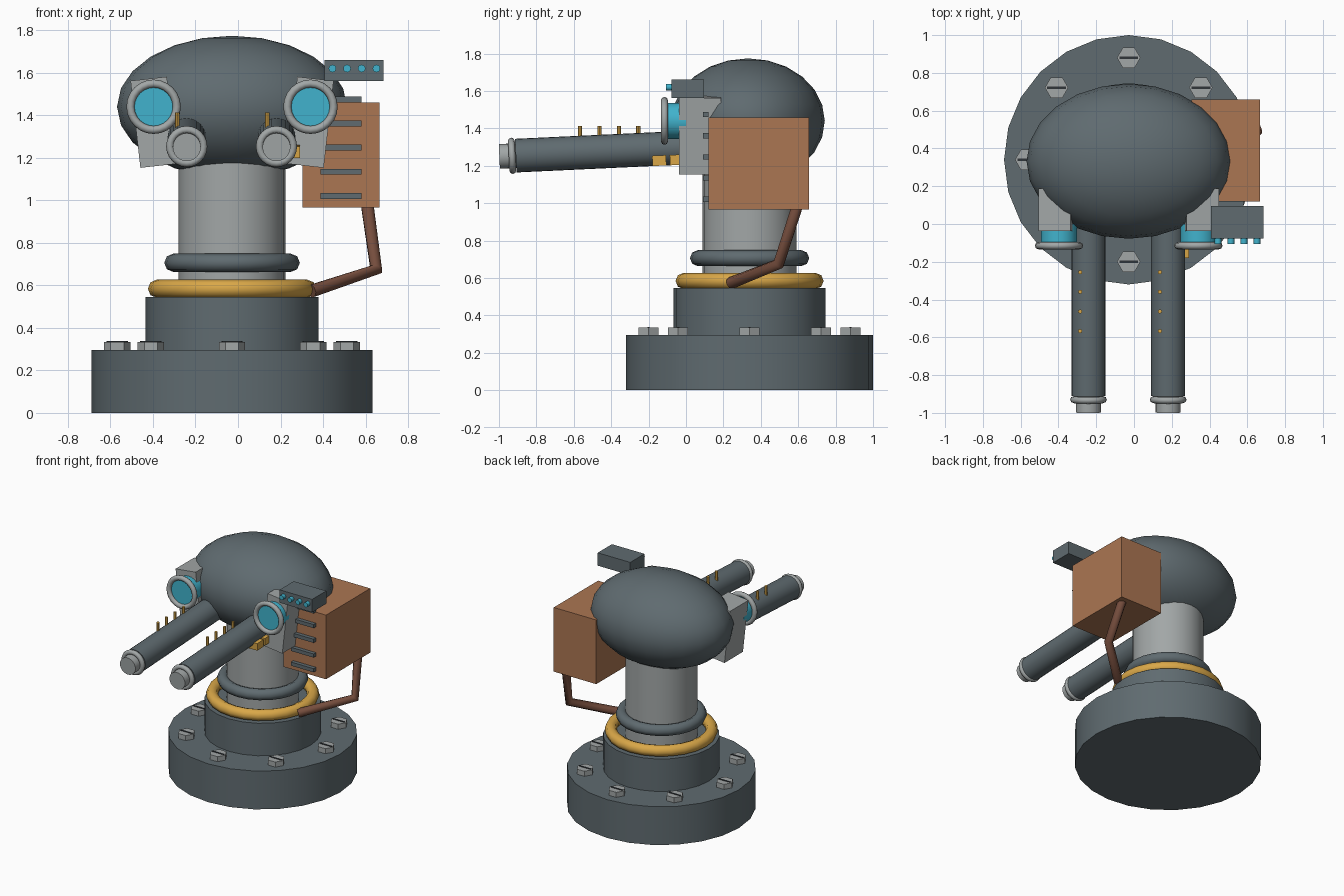
import bpy, math
from mathutils import Vector

if "Cube" in bpy.data.objects:
    bpy.data.objects.remove(bpy.data.objects["Cube"])

CX, CY = -0.028, 0.34  # axis of the pedestal


def material(name, rgb):
    m = bpy.data.materials.new(name)
    m.diffuse_color = (*rgb, 1)
    m.use_nodes = True
    m.node_tree.nodes["Principled BSDF"].inputs["Base Color"].default_value = m.diffuse_color
    return m


DARK = material("dark_steel", (0.115, 0.147, 0.162))
LIGHT = material("light_steel", (0.36, 0.385, 0.385))
YELLOW = material("brass_yellow", (0.70, 0.39, 0.065))
COPPER = material("copper_brown", (0.41, 0.18, 0.085))
PIPE = material("pipe_brown", (0.18, 0.075, 0.047))
CYAN = material("lens_cyan", (0.053, 0.45, 0.61))
BLACK = material("slot_dark", (0.03, 0.035, 0.04))


def finish(name, mat, smooth=True):
    o = bpy.context.object
    o.name = name
    o.data.materials.clear()
    o.data.materials.append(mat)
    if smooth:
        bpy.ops.object.shade_smooth_by_angle(angle=math.radians(35))
    return o


def aim(d):
    return Vector(d).to_track_quat('Z', 'Y').to_euler()


def rod(name, p0, p1, r, mat, sides=24, smooth=True):
    p0, p1 = Vector(p0), Vector(p1)
    bpy.ops.mesh.primitive_cylinder_add(vertices=sides, radius=r, depth=(p1 - p0).length,
                                        location=(p0 + p1) / 2, rotation=aim(p1 - p0))
    return finish(name, mat, smooth)


def disc(name, x, y, z0, z1, r, mat, sides=24, smooth=True, turn=0):
    bpy.ops.mesh.primitive_cylinder_add(vertices=sides, radius=r, depth=z1 - z0,
                                        location=(x, y, (z0 + z1) / 2), rotation=(0, 0, turn))
    return finish(name, mat, smooth)


def ring(name, loc, major, minor, mat, axis=(0, 0, 1)):
    bpy.ops.mesh.primitive_torus_add(major_segments=24, minor_segments=8, major_radius=major,
                                     minor_radius=minor, location=loc, rotation=aim(axis))
    o = finish(name, mat, False)
    bpy.ops.object.shade_smooth_by_angle(angle=math.radians(50))
    return o


def box(name, lo, hi, mat, rot=(0, 0, 0)):
    lo, hi = Vector(lo), Vector(hi)
    bpy.ops.mesh.primitive_cube_add(size=1, location=(lo + hi) / 2, rotation=rot)
    bpy.context.object.scale = hi - lo
    return finish(name, mat, False)


# Pedestal
disc("base_plate", CX, CY, 0, 0.295, 0.66, DARK)
disc("base_step", CX, CY, 0.29, 0.545, 0.407, DARK)
ring("yellow_collar", (CX, CY, 0.584), 0.353, 0.043, YELLOW)
disc("neck", CX, CY, 0.54, 1.25, 0.252, LIGHT)
ring("neck_collar", (CX, CY, 0.706), 0.276, 0.043, DARK)

# Slotted hex bolts round the base
for i in range(8):
    a = i * math.pi / 4
    x, y = CX + 0.54 * math.cos(a), CY + 0.54 * math.sin(a)
    disc("base_bolt", x, y, 0.29, 0.334, 0.062, LIGHT, 6, False, math.pi / 6)
    box("bolt_slot", (x - 0.05, y - 0.006, 0.331), (x + 0.05, y + 0.006, 0.338), BLACK)

# Head
bpy.ops.mesh.primitive_uv_sphere_add(segments=24, ring_count=12, radius=1, location=(CX, 0.332, 1.44))
bpy.context.object.scale = (0.541, 0.41, 0.334)
finish("head", DARK, False)
bpy.ops.object.shade_smooth()


# Twin barrels, sloping slightly down to the front
def bore(x, y):
    return Vector((x, y, 1.254 + (y + 0.91) * 0.047))


for s in (-1, 1):
    x = -0.03 + s * 0.211
    axis = bore(x, 0) - bore(x, -1)
    rod("barrel", bore(x, 0.2), bore(x, -0.91), 0.09, DARK)
    ring("muzzle_ring", bore(x, -0.93), 0.079, 0.018, LIGHT, axis)
    rod("muzzle_tip", bore(x, -0.89), bore(x, -0.998), 0.066, LIGHT)
    for k in range(4):
        px, py = x - 0.044, -0.255 - 0.104 * k
        disc("barrel_pin", px, py, 1.32, 1.412, 0.011, YELLOW, 8)

    # Side brackets with round lenses
    bx = CX + s * 0.369
    box("lens_bracket", (bx - 0.086, -0.037, 1.161), (bx + 0.086, 0.188, 1.573), LIGHT,
        (0, s * math.radians(6.5), 0))
    rod("lens", (bx, 0, 1.44), (bx, -0.112, 1.44), 0.096, CYAN)
    ring("lens_ring", (bx, -0.115, 1.44), 0.109, 0.019, LIGHT, (0, 1, 0))

# Yellow feed blocks beside the right barrel
tilt = (math.radians(2.7), 0, 0)
box("feed_block_front", (0.215, -0.18, 1.2), (0.291, -0.106, 1.255), YELLOW, tilt)
box("feed_block_rear", (0.215, -0.086, 1.204), (0.291, -0.01, 1.259), YELLOW, tilt)

# Side ammunition box with front slats
box("side_box", (0.304, 0.119, 0.965), (0.666, 0.658, 1.459), COPPER)
for i in range(5):
    z = 1.021 + 0.1132 * i
    box("box_slat", (0.388, 0.09, z - 0.014), (0.581, 0.121, z + 0.014), DARK)

# Sensor block with indicator lamps
box("sensor_block", (0.408, -0.077, 1.561), (0.685, 0.096, 1.66), DARK)
for i in range(4):
    x = 0.444 + 0.069 * i
    rod("sensor_lamp", (x, -0.06, 1.62), (x, -0.107, 1.62), 0.018, CYAN, 12)

# Bent pipe from the box to the collar
cu = bpy.data.curves.new("feed_pipe", 'CURVE')
cu.dimensions = '3D'
cu.bevel_depth = 0.032
cu.bevel_resolution = 2
cu.use_fill_caps = True
sp = cu.splines.new('POLY')
pts = [(0.605, 0.6, 1.0), (0.65, 0.495, 0.675), (0.345, 0.24, 0.573)]
sp.points.add(len(pts) - 1)
for p, c in zip(sp.points, pts):
    p.co = (*c, 1)
pipe = bpy.data.objects.new("feed_pipe", cu)
bpy.context.collection.objects.link(pipe)
bpy.ops.object.select_all(action='DESELECT')
bpy.context.view_layer.objects.active = pipe
pipe.select_set(True)
bpy.ops.object.convert(target='MESH')
finish("feed_pipe", PIPE, False)
